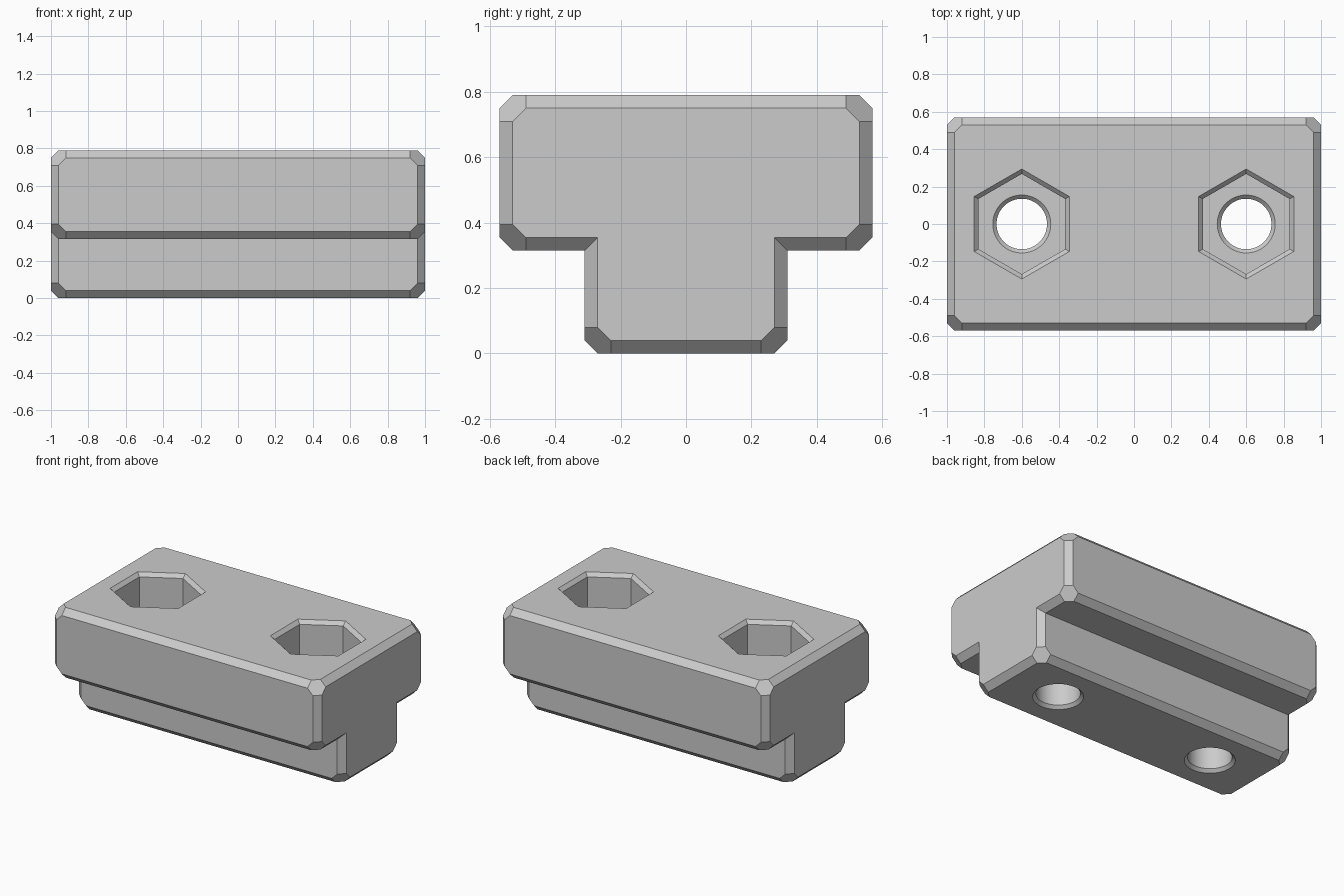
import bpy, bmesh, math
from itertools import permutations, product

default = bpy.data.objects.get("Cube")
if default:
    bpy.data.objects.remove(default)

BEVEL = 0.04
TOP = 0.79
POCKET_FLOOR = 0.47

grey = bpy.data.materials.new("light grey")
grey.use_nodes = True
colour = (0.60, 0.60, 0.60, 1)
grey.diffuse_color = colour
grey.node_tree.nodes["Principled BSDF"].inputs["Base Color"].default_value = colour


def finish(name, bm):
    bmesh.ops.recalc_face_normals(bm, faces=bm.faces)
    mesh = bpy.data.meshes.new(name)
    bm.to_mesh(mesh)
    bm.free()
    mesh.materials.append(grey)
    ob = bpy.data.objects.new(name, mesh)
    bpy.context.collection.objects.link(ob)
    return ob


def chamfered_block(name, half_x, half_y, z0, z1):
    """Box with chamfered edges and flat-cut hexagonal corners."""
    bm = bmesh.new()
    half = (half_x, half_y, (z1 - z0) / 2)
    middle = (z0 + z1) / 2
    for sign in product((-1, 1), repeat=3):
        for inset in permutations((0, BEVEL, 2 * BEVEL)):
            x, y, z = (s * (h - i) for s, h, i in zip(sign, half, inset))
            bm.verts.new((x, y, z + middle))
    bmesh.ops.convex_hull(bm, input=bm.verts)
    bmesh.ops.dissolve_limit(bm, angle_limit=0.02, verts=bm.verts, edges=bm.edges)
    return finish(name, bm)


def stacked_cutter(name, x, sides, rings):
    """Closed prism through rings given as (radius, height)."""
    bm = bmesh.new()
    loops = []
    for r, z in rings:
        angles = [math.pi / 2 + math.tau * i / sides for i in range(sides)]
        loops.append([bm.verts.new((x + r * math.cos(a), r * math.sin(a), z)) for a in angles])
    for low, high in zip(loops, loops[1:]):
        for i in range(sides):
            j = (i + 1) % sides
            bm.faces.new((low[i], low[j], high[j], high[i]))
    bm.faces.new(loops[0])
    bm.faces.new(loops[-1])
    ob = finish(name, bm)
    ob.hide_render = True
    return ob


def combine(body, tool, operation):
    mod = body.modifiers.new(operation.lower(), "BOOLEAN")
    mod.operation = operation
    mod.solver = "EXACT"
    mod.object = tool
    bpy.context.view_layer.objects.active = body
    bpy.ops.object.modifier_apply(modifier=mod.name)
    bpy.data.objects.remove(tool)


# T-shaped body: wide head on a narrow stem
body = chamfered_block("slot_nut_body", 1, 0.57, 0.315, TOP)
stem = chamfered_block("stem", 1, 0.31, 0, 0.6)
combine(body, stem, "UNION")

# Hexagonal pockets above chamfered round bores
for side, x in (("right", -0.6), ("left", 0.6)):
    pocket = stacked_cutter(side + "_pocket_cutter", x, 6, [
        (0.268, POCKET_FLOOR), (0.268, TOP - 0.024), (0.294, TOP), (0.32, TOP + 0.024)])
    combine(body, pocket, "DIFFERENCE")
    bore = stacked_cutter(side + "_bore_cutter", x, 64, [
        (0.175, -0.02), (0.135, 0.02), (0.135, POCKET_FLOOR - 0.02), (0.175, POCKET_FLOOR + 0.02)])
    combine(body, bore, "DIFFERENCE")

# Round bores shade smooth, all chamfers stay crisp
bpy.ops.object.select_all(action="DESELECT")
body.select_set(True)
bpy.context.view_layer.objects.active = body
bpy.ops.object.shade_smooth_by_angle(angle=math.radians(20))
